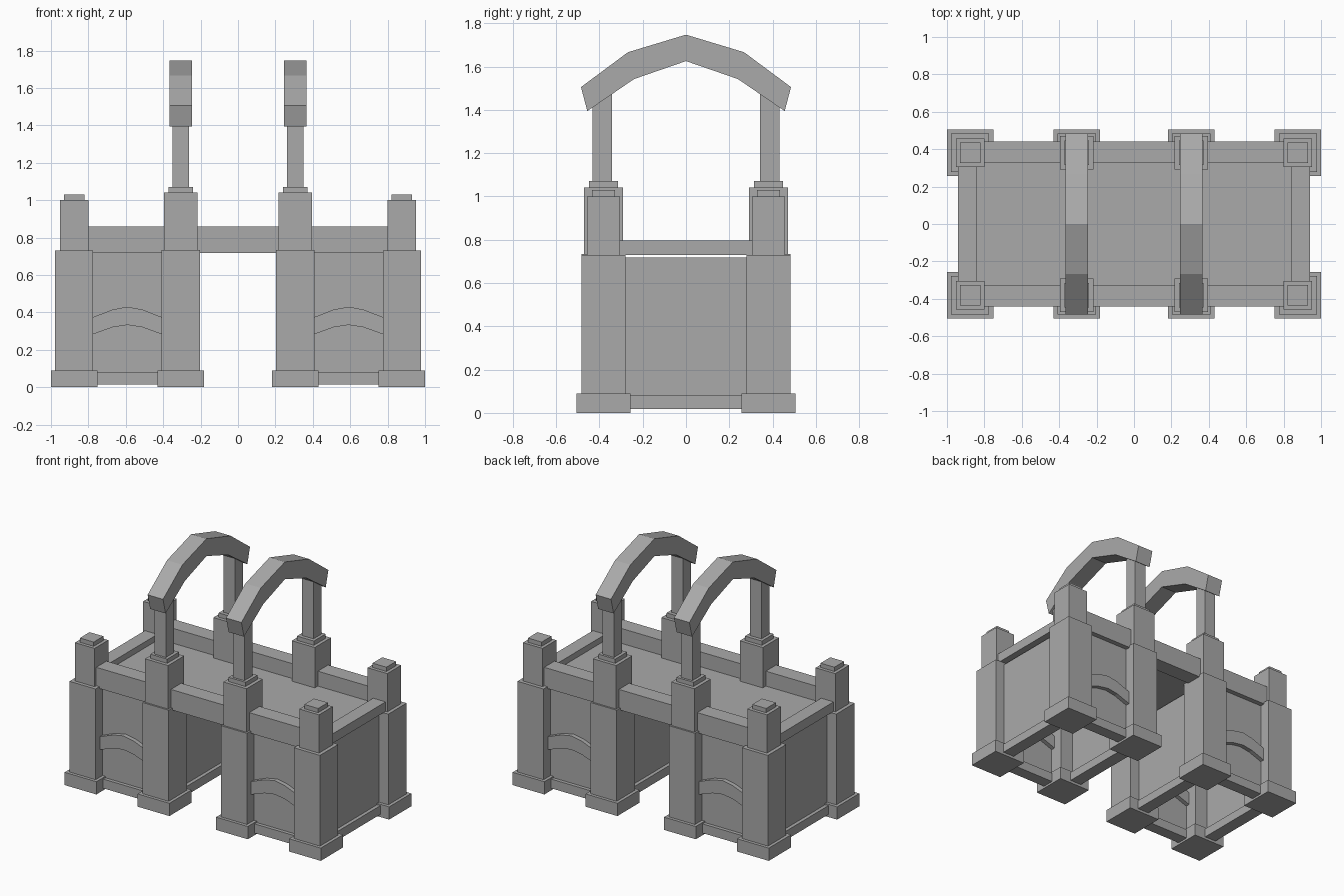
import bpy

cube = bpy.data.objects.get("Cube")
if cube:
    bpy.data.objects.remove(cube, do_unlink=True)

stone = bpy.data.materials.new("grey_stone")
stone.use_nodes = True
stone.diffuse_color = (0.4, 0.4, 0.4, 1)
stone.node_tree.nodes["Principled BSDF"].inputs["Base Color"].default_value = (0.4, 0.4, 0.4, 1)


def make(name, verts, faces):
    mesh = bpy.data.meshes.new(name)
    mesh.from_pydata(verts, [], faces)
    mesh.materials.append(stone)
    obj = bpy.data.objects.new(name, mesh)
    bpy.context.collection.objects.link(obj)
    return obj


def box(name, xs, ys, zs):
    x0, x1 = sorted(xs)
    y0, y1 = sorted(ys)
    verts = [(x, y, z) for z in zs for x, y in ((x0, y0), (x1, y0), (x1, y1), (x0, y1))]
    return make(name, verts, [(3, 2, 1, 0), (4, 5, 6, 7), (0, 1, 5, 4),
                              (1, 2, 6, 5), (2, 3, 7, 6), (3, 0, 4, 7)])


def block(name, cx, cy, half, z0, z1):
    return box(name, (cx - half, cx + half), (cy - half, cy + half), (z0, z1))


def band(name, outer, inner, point, a, b):
    """Sweep a strip between two matching polylines from depth a to depth b."""
    n = len(outer)
    verts = [point(u, z, d) for d in (a, b) for line in (outer, inner) for u, z in line]
    faces = [(0, n, 3 * n, 2 * n), (n - 1, 3 * n - 1, 4 * n - 1, 2 * n - 1)]
    for i in range(n - 1):
        o, p, q, r = i, n + i, 2 * n + i, 3 * n + i
        faces += [(o, o + 1, p + 1, p), (q, r, r + 1, q + 1),
                  (o, q, q + 1, o + 1), (p, p + 1, r + 1, r)]
    obj = make(name, verts, faces)
    # consistent outward normals
    import bmesh
    bm = bmesh.new()
    bm.from_mesh(obj.data)
    bmesh.ops.recalc_face_normals(bm, faces=bm.faces)
    bm.to_mesh(obj.data)
    bm.free()
    return obj


PY = 0.381       # pillar row depth
OUT, INN = 0.876, 0.306  # corner and gateway pillar positions

for sx, side in ((1, "left"), (-1, "right")):
    for sy, end in ((-1, "front"), (1, "back")):
        tag = f"{end}_{side}"
        y = sy * PY
        # corner pillar
        x = sx * OUT
        block(f"corner_base_{tag}", x, y, 0.124, 0, 0.09)
        block(f"corner_shaft_{tag}", x, y, 0.102, 0.09, 0.73)
        block(f"corner_top_{tag}", x, y, 0.077, 0.73, 1.0)
        block(f"corner_cap_{tag}", x, y, 0.054, 1.0, 1.03)
        # gateway pillar with post
        x = sx * INN
        block(f"gate_base_{tag}", x, y, 0.124, 0, 0.09)
        block(f"gate_shaft_{tag}", x, y, 0.102, 0.09, 0.733)
        block(f"gate_top_{tag}", x, y, 0.09, 0.733, 1.04)
        block(f"gate_cap_{tag}", x, y, 0.066, 1.04, 1.07)
        block(f"post_{tag}", x, sy * 0.386, 0.045, 1.07, 1.5)
        # long wall, plinth beam and curved ornament
        span = (sx * INN, sx * OUT)
        box(f"wall_{tag}", span, (sy * 0.375, sy * 0.405), (0.02, 0.73))
        box(f"plinth_{tag}", span, (sy * 0.345, sy * 0.43), (0.015, 0.08))
        mid = sx * 0.591
        top = [(-0.19, 0.372), (-0.08, 0.415), (0, 0.43), (0.08, 0.415), (0.19, 0.372)]
        low = [(u, z - 0.097 + abs(u) * 0.03) for u, z in top]
        band(f"wall_curve_{tag}", top, low,
             lambda u, z, d: (mid + u, d, z), sy * 0.345, sy * 0.435)

    # end walls and passage walls
    for name, x, out in (("end", OUT, 1), ("passage", INN, -1)):
        box(f"{name}_wall_{side}", (sx * x, sx * (x + out * 0.03)), (-PY, PY), (0.02, 0.717))
        box(f"{name}_plinth_{side}", (sx * (x - out * 0.035), sx * (x + out * 0.055)),
            (-PY, PY), (0.018, 0.08))
    box(f"end_rail_{side}", (sx * 0.842, sx * 0.94), (-PY, PY), (0.73, 0.797))

    # roof arch over the gateway posts
    outer = [(-0.485, 1.505), (-0.268, 1.666), (0, 1.747), (0.268, 1.666), (0.485, 1.505)]
    inner = [(-0.456, 1.394), (-0.24, 1.542), (0, 1.625), (0.24, 1.542), (0.456, 1.394)]
    band(f"arch_{side}", outer, inner, lambda u, z, d: (d, u, z),
         sx * INN - 0.06, sx * INN + 0.06)

# deck and long rails
box("deck", (-0.88, 0.88), (-0.38, 0.38), (0.73, 0.755))
for sy, end in ((-1, "front"), (1, "back")):
    box(f"long_rail_{end}", (-OUT, OUT), (sy * 0.325, sy * 0.44), (0.717, 0.86))
